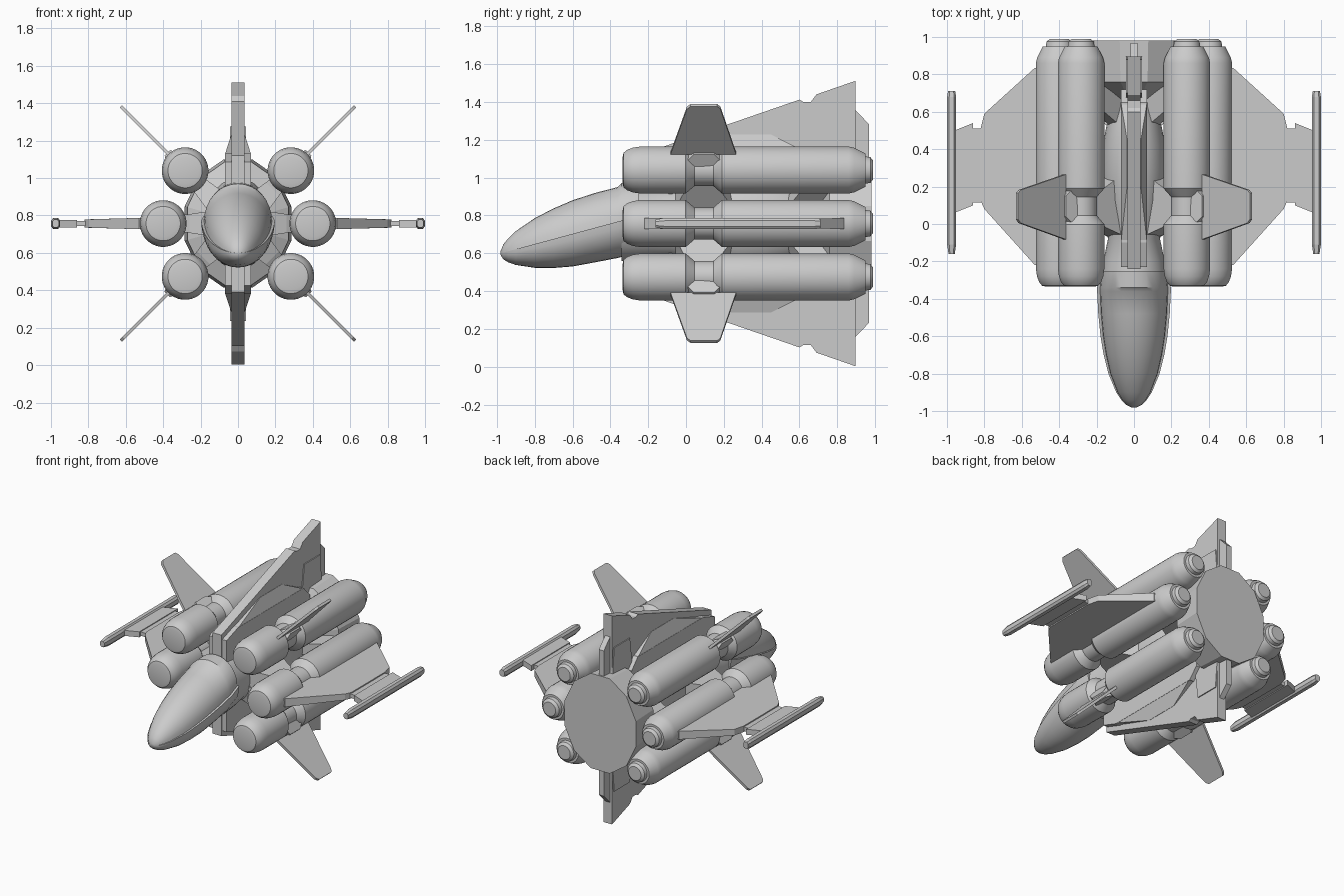
import bpy, bmesh, math
from math import sin, cos, pi, radians

CZ = 0.757  # height of the central axis


def finish(bm, name, smooth=None):
    bmesh.ops.recalc_face_normals(bm, faces=bm.faces[:])
    me = bpy.data.meshes.new(name)
    bm.to_mesh(me)
    bm.free()
    ob = bpy.data.objects.new(name, me)
    bpy.context.collection.objects.link(ob)
    if smooth:
        bpy.ops.object.select_all(action='DESELECT')
        ob.select_set(True)
        bpy.context.view_layer.objects.active = ob
        bpy.ops.object.shade_smooth_by_angle(angle=radians(smooth))
    return ob


def skin(name, rings, smooth=None):
    """Bridge successive rings of points and cap both ends."""
    bm = bmesh.new()
    vs = [[bm.verts.new(p) for p in ring] for ring in rings]
    n = len(vs[0])
    for a, b in zip(vs, vs[1:]):
        for i in range(n):
            j = (i + 1) % n
            bm.faces.new((a[i], a[j], b[j], b[i]))
    bm.faces.new(vs[0])
    bm.faces.new(vs[-1])
    return finish(bm, name, smooth)


def lathe(name, prof, x=0, z=CZ, n=32, smooth=30):
    """Profile of (y, rx, rz) swept round an axis along y."""
    return skin(name, [[(x + rx * cos(2 * pi * (i + .5) / n), y, z + rz * sin(2 * pi * (i + .5) / n))
                        for i in range(n)] for y, rx, rz in prof], smooth)


def plate(name, pts, angle, half=0.03):
    """Plate in a radial plane; pts are (radius, y[, half thickness])."""
    a = radians(angle)
    rings = []
    for s in (-1, 1):
        ring = []
        for p in pts:
            t = s * (p[2] if len(p) > 2 else half)
            ring.append((p[0] * cos(a) - t * sin(a), p[1], CZ + p[0] * sin(a) + t * cos(a)))
        rings.append(ring)
    return skin(name, rings)


# nose: upper canopy slightly narrower than the lower hull, leaving a rim
rings = []
for y, w, top, bot in [(-.98, .015, .612, .59), (-.965, .045, .648, .567), (-.94, .068, .678, .552),
                       (-.9, .095, .717, .538), (-.8, .137, .785, .523), (-.7, .162, .837, .522),
                       (-.6, .179, .88, .53), (-.48, .191, .919, .552), (-.36, .197, .95, .575),
                       (-.34, .197, .97, .58), (-.25, .185, .975, .59)]:
    ridge = .60 + .27 * (y + .98)
    ring = []
    for k in range(17):
        ring.append((.92 * w * cos(pi * k / 16), y, ridge + (top - ridge) * sin(pi * k / 16)))
    for k in range(17):
        ring.append((-w * cos(pi * k / 16), y, ridge - (ridge - bot) * sin(pi * k / 16)))
    rings.append(ring)
skin("nose", rings, 35)

# central hull and rear thruster block
lathe("hull", [(-.34, .18, .2), (-.2, .165, .19), (-.08, .14, .18), (0, .15, .2), (.12, .168, .23),
               (.28, .177, .245), (.42, .168, .235), (.54, .145, .205), (.62, .115, .17), (.74, .1, .15)])
lathe("rear_block", [(.66, .1, .15), (.70, .17, .22), (.76, .28, .34), (.98, .295, .355)], n=12, smooth=None)

# engine pods with waist, plus struts to the hull
pod = [(-.335, .07), (-.33, .092), (-.31, .108), (-.28, .119), (-.24, .125), (-.002, .125), (.045, .085),
       (.145, .085), (.19, .125), (.86, .125), (.89, .118), (.95, .088), (.95, .072), (.975, .068), (.99, .05)]
for a in (0, 45, 135, 180, 225, 315):
    x, z = .4 * cos(radians(a)), CZ + .4 * sin(radians(a))
    lathe("engine_pod", [(y, r, r) for y, r in pod], x, z)
    plate("pod_strut", [(.1, -.08, .075), (.1, .3, .075), (.26, .2, .05), (.34, .16, .04),
                        (.34, .03, .04), (.26, -.02, .05)], a)
    plate("rear_strut", [(.1, .5), (.1, .8), (.3, .8), (.3, .62)], a, .04)

# diagonal canards with fairings at the pod waist
for a in (45, 135, 225, 315):
    plate("canard_fairing", [(.44, .0, .05), (.44, .19, .05), (.5, .19, .04), (.535, .15, .02),
                             (.535, .04, .02), (.5, .0, .04)], a)
    plate("canard", [(.525, -.082), (.525, .265), (.865, .182), (.885, .165), (.885, .025), (.865, .005)], a, .009)

# main wings, tip pylons and rails
for a in (0, 180):
    plate("wing", [(.35, -.23, .03), (.53, -.22, .03), (.80, .08, .022), (.82, .125, .022),
                   (.82, .51, .022), (.80, .59, .022), (.53, .835, .03), (.35, .85, .03)], a)
    plate("wing_joint", [(.8, .115), (.86, .115), (.86, .51), (.8, .51)], a, .014)
    plate("wing_tip", [(.86, .10), (.96, .06), (.96, .50), (.86, .54)], a, .02)
    s = cos(radians(a))
    # octagonal rail section
    sec = [(.951, -.015), (.951, .015), (.962, .03), (.988, .03), (.999, .015),
           (.999, -.015), (.988, -.03), (.962, -.03)]
    skin("tip_rail", [[(s * (.975 + (r - .975) * k), y, CZ + t * k) for r, t in sec]
                      for y, k in ((-.16, .7), (-.11, 1), (.68, 1), (.71, .8))])

# upper and lower fins
for a in (90, 270):
    plate("fin", [(.12, -.24), (.365, -.24), (.655, .6), (.643, .62), (.643, .66), (.683, .69),
                  (.754, .895), (.12, .895)], a, .035)
    plate("rudder", [(.12, .88), (.613, .88), (.585, .91), (.525, .968), (.12, .968)], a, .02)
    plate("fin_base", [(.12, -.23), (.33, -.23), (.375, -.1), (.375, .65), (.3, .72), (.12, .72)], a, .07)
    plate("fin_fillet", [(.37, -.1, .07), (.47, .2, .037), (.47, .45, .037), (.37, .65, .07)], a)
    plate("fin_rear_fairing", [(.3, .67), (.52, .7), (.52, .88), (.3, .9)], a, .042)
